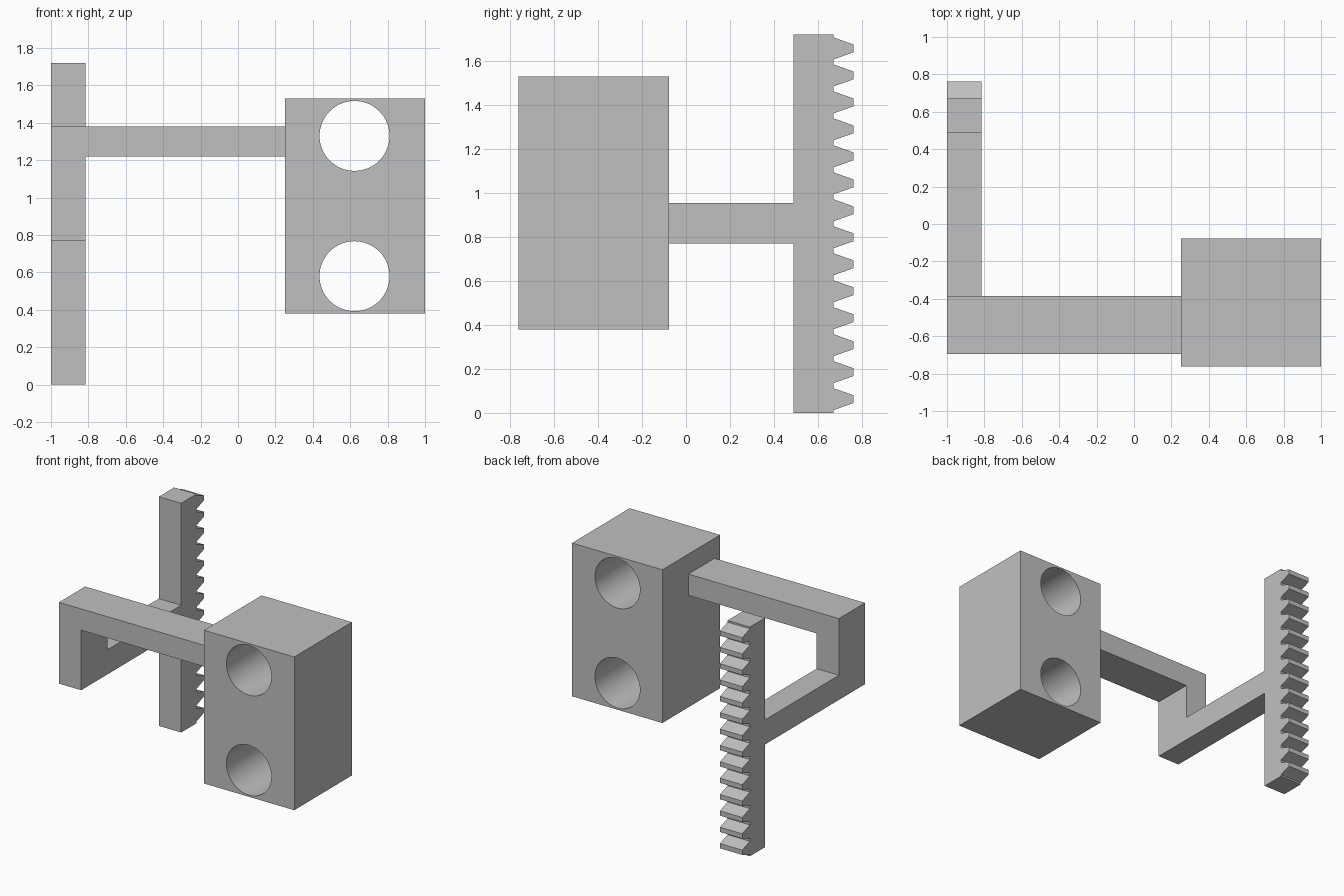
import bpy, bmesh, math
from mathutils import Vector

if "Cube" in bpy.data.objects:
    bpy.data.objects.remove(bpy.data.objects["Cube"], do_unlink=True)

# One grey for the whole model
grey = bpy.data.materials.new("plain_grey")
grey.use_nodes = True
colour = (0.53, 0.53, 0.53, 1)
grey.diffuse_color = colour
grey.node_tree.nodes["Principled BSDF"].inputs["Base Color"].default_value = colour


def finish(name, bm):
    bmesh.ops.recalc_face_normals(bm, faces=bm.faces)
    mesh = bpy.data.meshes.new(name)
    bm.to_mesh(mesh)
    bm.free()
    mesh.materials.append(grey)
    obj = bpy.data.objects.new(name, mesh)
    bpy.context.collection.objects.link(obj)
    return obj


def prism(name, points, offset):
    """Extrude a closed outline along the offset."""
    bm = bmesh.new()
    face = bm.faces.new([bm.verts.new(p) for p in points])
    new = bmesh.ops.extrude_face_region(bm, geom=[face], use_keep_orig=True)["geom"]
    moved = [v for v in new if isinstance(v, bmesh.types.BMVert)]
    bmesh.ops.translate(bm, verts=moved, vec=Vector(offset))
    return finish(name, bm)


def box(name, x0, x1, y0, y1, z0, z1):
    base = [(x0, y0, z0), (x1, y0, z0), (x1, y1, z0), (x0, y1, z0)]
    return prism(name, base, (0, 0, z1 - z0))


# Post, link bar and toothed rack as one side outline
TEETH, PITCH, HEIGHT = 14, 0.1227, 1.72
ROOT, TIP = 0.671, 0.761
outline = [(0.49, 0), (ROOT, 0)]
for i in range(TEETH):
    z = HEIGHT / 2 + (i - (TEETH - 1) / 2) * PITCH
    outline += [(ROOT, z - 0.05), (TIP, z - 0.018), (TIP, z + 0.018), (ROOT, z + 0.05)]
outline += [(ROOT, HEIGHT), (0.49, HEIGHT), (0.49, 0.955), (-0.385, 0.955),
            (-0.385, 1.38), (-0.695, 1.38), (-0.695, 0.77), (0.49, 0.77)]
prism("rack_and_post", [(-1, y, z) for y, z in outline], (0.185, 0, 0))

# Cross arm from the post to the block
box("cross_arm", -0.815, 0.25, -0.695, -0.385, 1.22, 1.38)

# Block with two round through holes
block = box("bored_block", 0.25, 1, -0.761, -0.077, 0.38, 1.53)
for z in (0.58, 1.33):
    bpy.ops.mesh.primitive_cylinder_add(vertices=64, radius=0.187, depth=1,
                                        location=(0.623, -0.42, z),
                                        rotation=(math.pi / 2, 0, 0))
    cutter = bpy.context.object
    cutter.name = "hole_cutter"
    cutter.data.materials.append(grey)
    cutter.hide_render = True
    bpy.ops.object.select_all(action="DESELECT")
    block.select_set(True)
    bpy.context.view_layer.objects.active = block
    cut = block.modifiers.new("hole", "BOOLEAN")
    cut.operation = "DIFFERENCE"
    cut.solver = "EXACT"
    cut.object = cutter
    bpy.ops.object.modifier_apply(modifier=cut.name)
    bpy.data.objects.remove(cutter, do_unlink=True)
bpy.ops.object.shade_smooth_by_angle(angle=math.radians(30))
